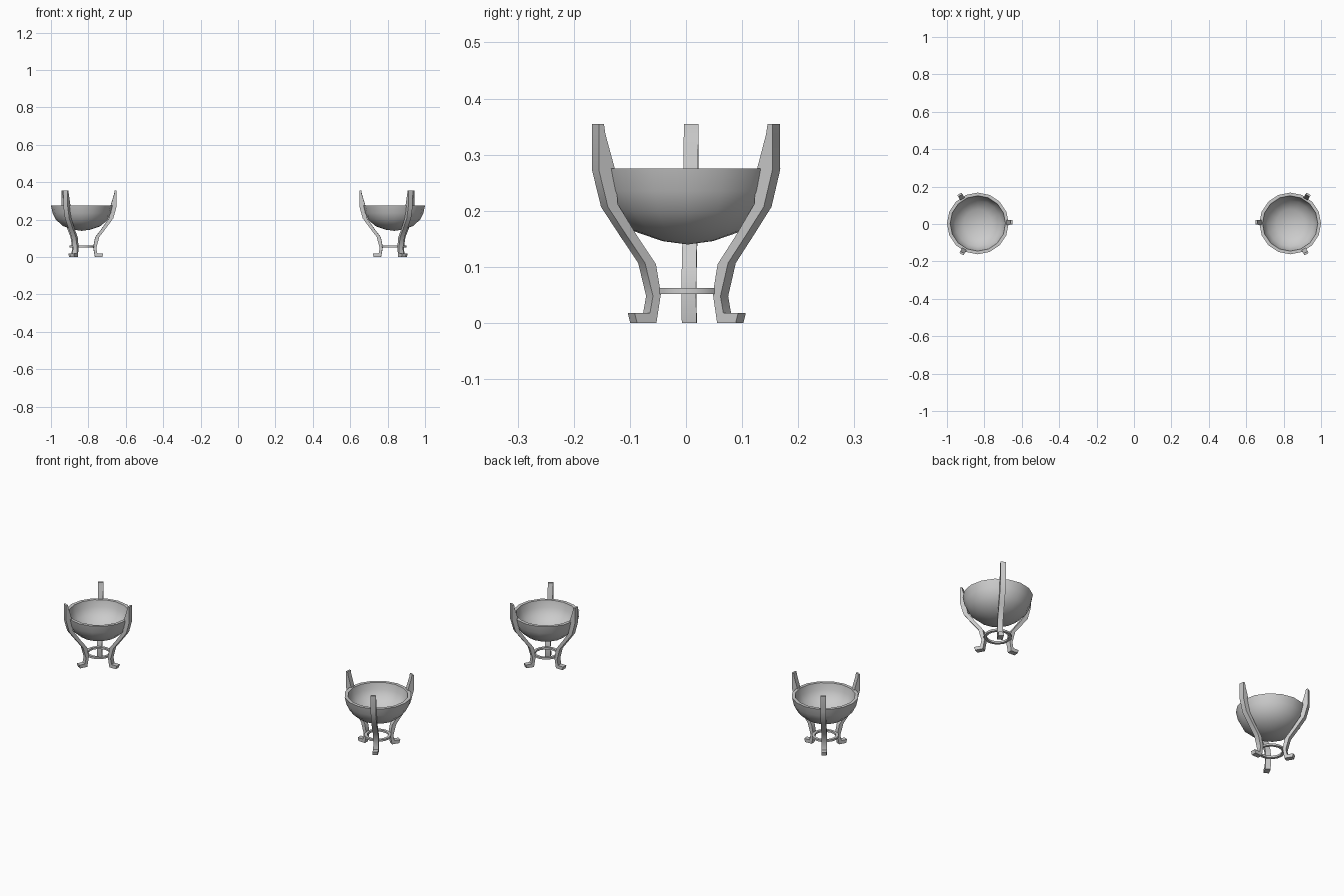
import bpy, bmesh, math
from mathutils import Matrix, Vector

if "Cube" in bpy.data.objects:
    bpy.data.objects.remove(bpy.data.objects["Cube"])

CENTRE = Vector((0.835, 0.003, 0))


def finish(bm, name, angle):
    """Turn a bmesh into an object, mirrored so both braziers are made."""
    bmesh.ops.remove_doubles(bm, verts=bm.verts, dist=1e-5)
    bmesh.ops.recalc_face_normals(bm, faces=bm.faces)
    bmesh.ops.translate(bm, verts=bm.verts, vec=CENTRE)
    mesh = bpy.data.meshes.new(name)
    bm.to_mesh(mesh)
    bm.free()
    obj = bpy.data.objects.new(name, mesh)
    bpy.context.collection.objects.link(obj)
    bpy.ops.object.select_all(action='DESELECT')
    obj.select_set(True)
    bpy.context.view_layer.objects.active = obj
    bpy.ops.object.shade_smooth_by_angle(angle=math.radians(angle))
    mirror = obj.modifiers.new("mirror", 'MIRROR')
    mirror.use_mirror_merge = False
    return obj


def lathe(name, profile, sides, closed=False):
    """Spin an (r, z) profile around the vertical axis."""
    bm = bmesh.new()
    verts = [bm.verts.new((r, 0, z)) for r, z in profile]
    edges = [bm.edges.new(p) for p in zip(verts, verts[1:])]
    if closed:
        edges.append(bm.edges.new((verts[-1], verts[0])))
    bmesh.ops.spin(bm, geom=verts + edges, cent=(0, 0, 0), axis=(0, 0, 1),
                   angle=math.tau, steps=sides, use_merge=True)
    return finish(bm, name, 40)


# Bowl with a thick rim and a hollow inside
lathe("bowl", [(0, 0.14), (0.045, 0.146), (0.1, 0.165), (0.138, 0.199),
               (0.156, 0.235), (0.165, 0.275), (0.148, 0.275), (0.141, 0.24),
               (0.123, 0.208), (0.075, 0.172), (0, 0.168)], 16)

# Bracing ring between the legs
lathe("brace_ring", [(0.052, 0.052), (0.066, 0.052),
                     (0.066, 0.062), (0.052, 0.062)], 16, closed=True)

# Three curved legs, each a side outline (r, z) given a width
OUTLINE = [(0.176, 0.355), (0.186, 0.355), (0.186, 0.272), (0.168, 0.207),
           (0.131, 0.157), (0.093, 0.107), (0.077, 0.048), (0.083, 0.018),
           (0.114, 0.018), (0.109, 0), (0.07, 0), (0.061, 0.052),
           (0.071, 0.105), (0.108, 0.154), (0.148, 0.212), (0.153, 0.272),
           (0.173, 0.337)]
WIDTH = 0.026
for i in range(3):
    bm = bmesh.new()
    face = bm.faces.new([bm.verts.new((r, -WIDTH / 2, z)) for r, z in OUTLINE])
    ext = bmesh.ops.extrude_face_region(bm, geom=[face], use_keep_orig=True)
    moved = [g for g in ext["geom"] if isinstance(g, bmesh.types.BMVert)]
    bmesh.ops.translate(bm, verts=moved, vec=(0, WIDTH, 0))
    bmesh.ops.rotate(bm, verts=bm.verts, cent=(0, 0, 0),
                     matrix=Matrix.Rotation(math.radians(178 - 120 * i), 3, 'Z'))
    finish(bm, f"leg_{i + 1}", 40)
